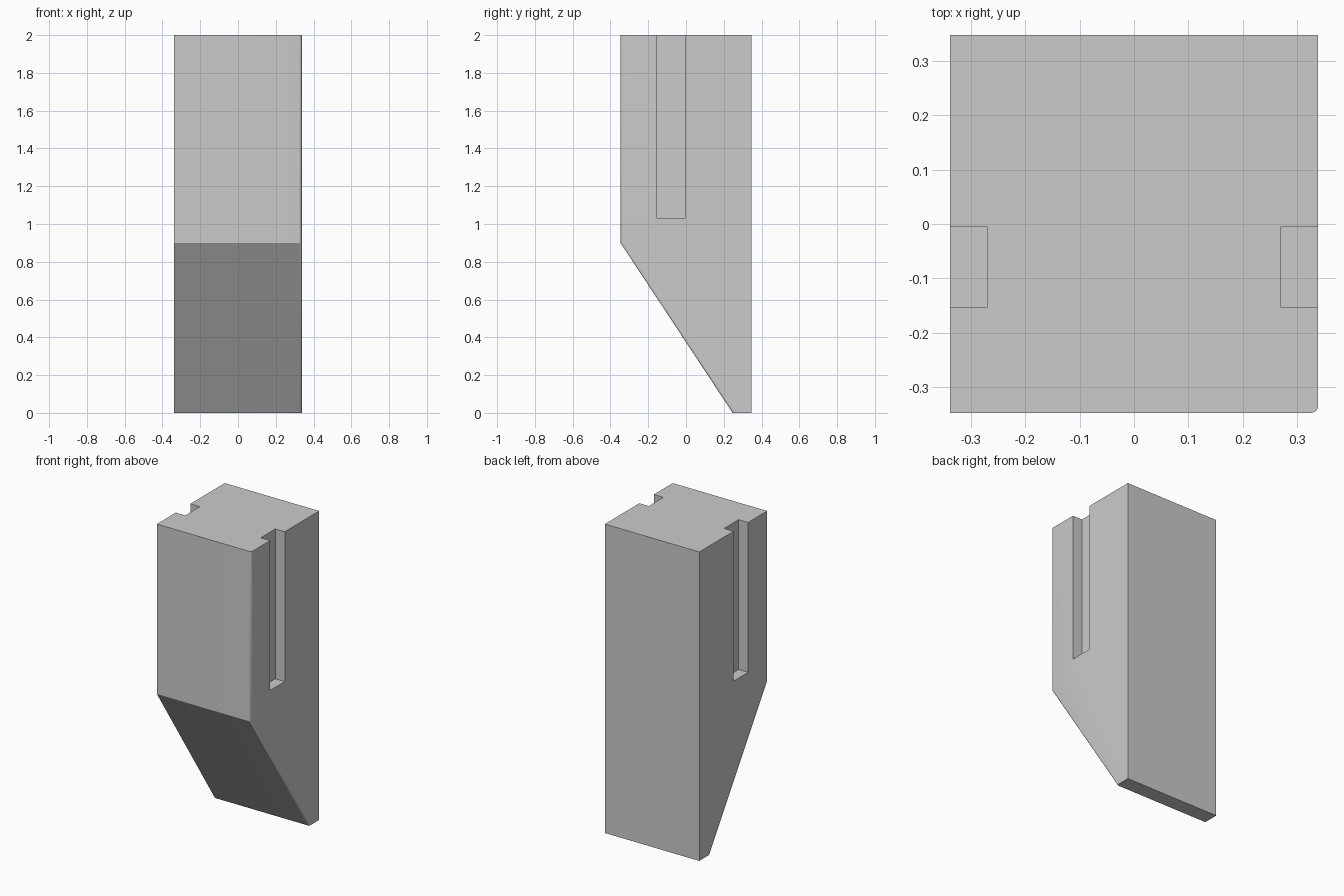
import bpy, bmesh, math

if "Cube" in bpy.data.objects:
    bpy.data.objects.remove(bpy.data.objects["Cube"])

HALF_X = 0.338
HALF_Y = 0.347

# Block: side profile (y, z) with slanted lower front, extruded across x
profile = [(-HALF_Y, 0.9), (0.247, 0), (HALF_Y, 0), (HALF_Y, 2), (-HALF_Y, 2)]
bm = bmesh.new()
face = bm.faces.new([bm.verts.new((-HALF_X, y, z)) for y, z in profile])
ext = bmesh.ops.extrude_face_region(bm, geom=[face])
new_verts = [v for v in ext["geom"] if isinstance(v, bmesh.types.BMVert)]
bmesh.ops.translate(bm, verts=new_verts, vec=(2 * HALF_X, 0, 0))
bmesh.ops.recalc_face_normals(bm, faces=bm.faces[:])

# Small rounding on the right-hand front edge, upright and slanted parts
def is_rounded(edge):
    a, b = (v.co for v in edge.verts)
    right = min(a.x, b.x) > 0
    upright = max(a.y, b.y) < -HALF_Y + 0.01
    slanted = abs(a.y - b.y) > 0.1 and abs(a.z - b.z) > 0.1
    return right and (upright or slanted)

bmesh.ops.bevel(bm, geom=[e for e in bm.edges if is_rounded(e)],
                offset=0.013, segments=5, profile=0.5, affect='EDGES')
mesh = bpy.data.meshes.new("slanted_block")
bm.to_mesh(mesh)
bm.free()
block = bpy.data.objects.new("slanted_block", mesh)
bpy.context.collection.objects.link(block)
bpy.context.view_layer.objects.active = block

# Side slots, open at the top, one on each side
for side in (-1, 1):
    bpy.ops.mesh.primitive_cube_add(size=1, location=(side * 0.37, -0.079, 1.53))
    cutter = bpy.context.object
    cutter.name = "slot_cutter"
    cutter.scale = (0.2, 0.149, 1.0)
    cutter.hide_render = True
    bpy.context.view_layer.objects.active = block
    cut = block.modifiers.new("slot", 'BOOLEAN')
    cut.operation = 'DIFFERENCE'
    cut.solver = 'EXACT'
    cut.object = cutter
    bpy.ops.object.modifier_apply(modifier=cut.name)
    bpy.data.objects.remove(cutter)

# Smooth only across the rounded edge
block.select_set(True)
bpy.ops.object.shade_smooth_by_angle(angle=math.radians(30))
